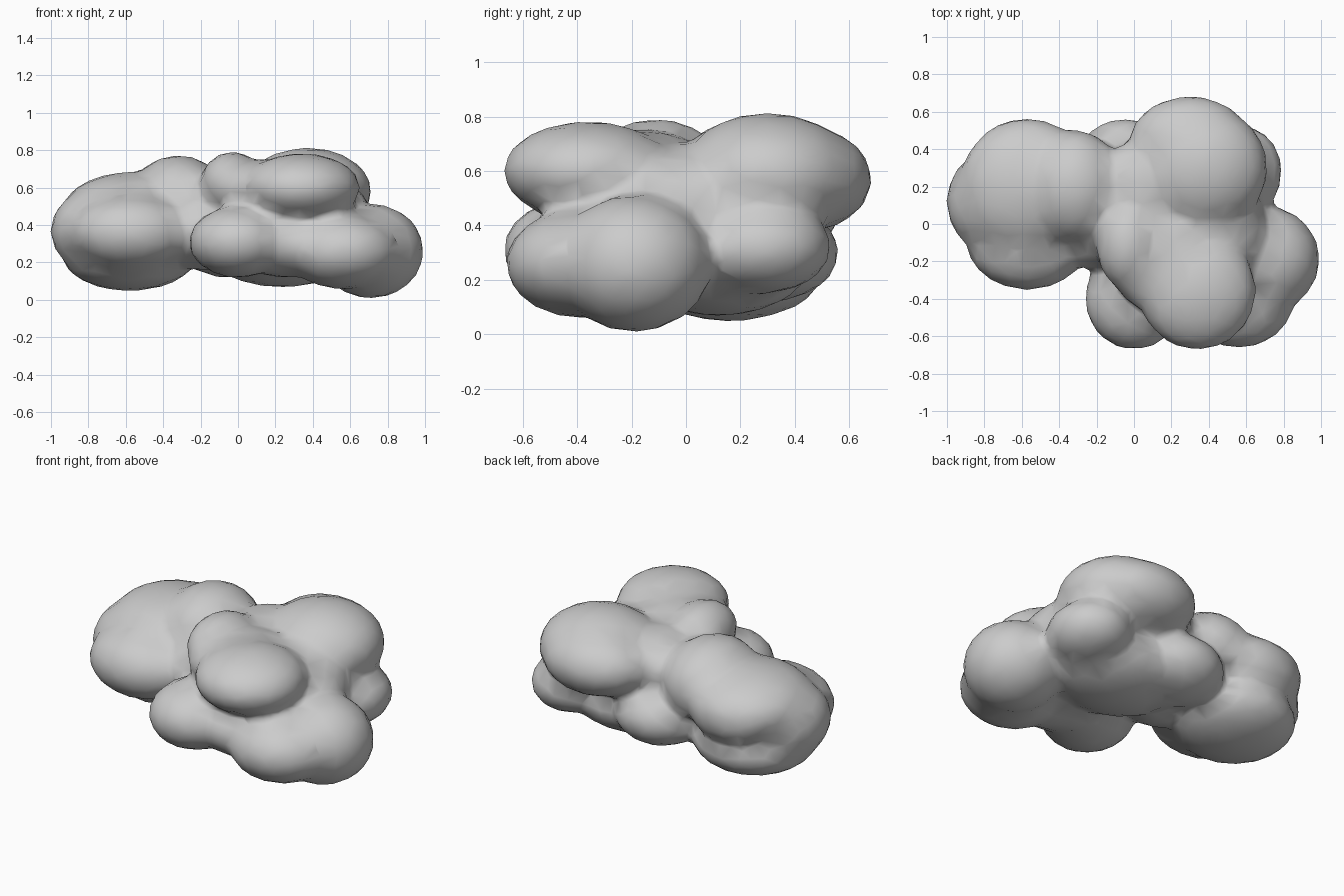
import bpy, bmesh
from mathutils import Matrix, Vector

cube = bpy.data.objects.get("Cube")
if cube:
    bpy.data.objects.remove(cube, do_unlink=True)

mat = bpy.data.materials.new("cloud grey")
mat.use_nodes = True
mat.diffuse_color = (0.6, 0.6, 0.6, 1)
mat.node_tree.nodes["Principled BSDF"].inputs["Base Color"].default_value = mat.diffuse_color

bm = bmesh.new()


def puff(centre, radii):
    """Add one rounded puff to the cloud."""
    place = Matrix.Translation(Vector(centre)) @ Matrix.Diagonal((*radii, 1))
    bmesh.ops.create_icosphere(bm, subdivisions=3, radius=1.02, matrix=place)


# Low front: right end, front right, bridge, front middle
puff(centre=(.71, -.19, .26), radii=(.28, .28, .25))
puff(centre=(.56, -.38, .26), radii=(.3, .28, .2))
puff(centre=(.28, -.32, .3), radii=(.32, .26, .18))
puff(centre=(0, -.4, .31), radii=(.26, .27, .19))

# High front: main puff, shoulder, small crown
puff(centre=(.34, -.36, .6), radii=(.31, .31, .18))
puff(centre=(.15, -.18, .59), radii=(.29, .3, .16))
puff(centre=(-.03, -.11, .62), radii=(.17, .24, .17))

# High back: main puff, tip, shoulder
puff(centre=(.37, .3, .58), radii=(.34, .33, .23))
puff(centre=(.3, .44, .57), radii=(.32, .24, .19))
puff(centre=(.08, .2, .55), radii=(.27, .26, .18))

# Low back: right puff, middle puff
puff(centre=(.56, .28, .32), radii=(.23, .25, .17))
puff(centre=(-.05, .3, .3), radii=(.27, .26, .18))

# Left cluster: top, middle, end, front, back, underside
puff(centre=(-.32, .2, .53), radii=(.26, .3, .24))
puff(centre=(-.57, .2, .48), radii=(.36, .36, .2))
puff(centre=(-.76, .12, .37), radii=(.24, .27, .22))
puff(centre=(-.57, -.1, .36), radii=(.32, .25, .2))
puff(centre=(-.58, .38, .45), radii=(.26, .18, .16))
puff(centre=(-.58, .16, .23), radii=(.35, .34, .18))

# Core: centre, underside, bridge to the left cluster
puff(centre=(.3, -.02, .46), radii=(.4, .36, .24))
puff(centre=(.24, .12, .26), radii=(.4, .33, .19))
puff(centre=(-.18, 0, .38), radii=(.26, .24, .22))

mesh = bpy.data.meshes.new("cloud")
bm.to_mesh(mesh)
bm.free()
mesh.materials.append(mat)
cloud = bpy.data.objects.new("cloud", mesh)
bpy.context.collection.objects.link(cloud)

# Fuse the puffs into one skin, soften the creases, then thin the mesh
fuse = cloud.modifiers.new("fuse", 'REMESH')
fuse.mode = 'VOXEL'
fuse.voxel_size = 0.025
fuse.use_smooth_shade = True
soften = cloud.modifiers.new("soften", 'SMOOTH')
soften.factor = 0.5
soften.iterations = 12
thin = cloud.modifiers.new("thin", 'DECIMATE')
thin.ratio = 0.09
